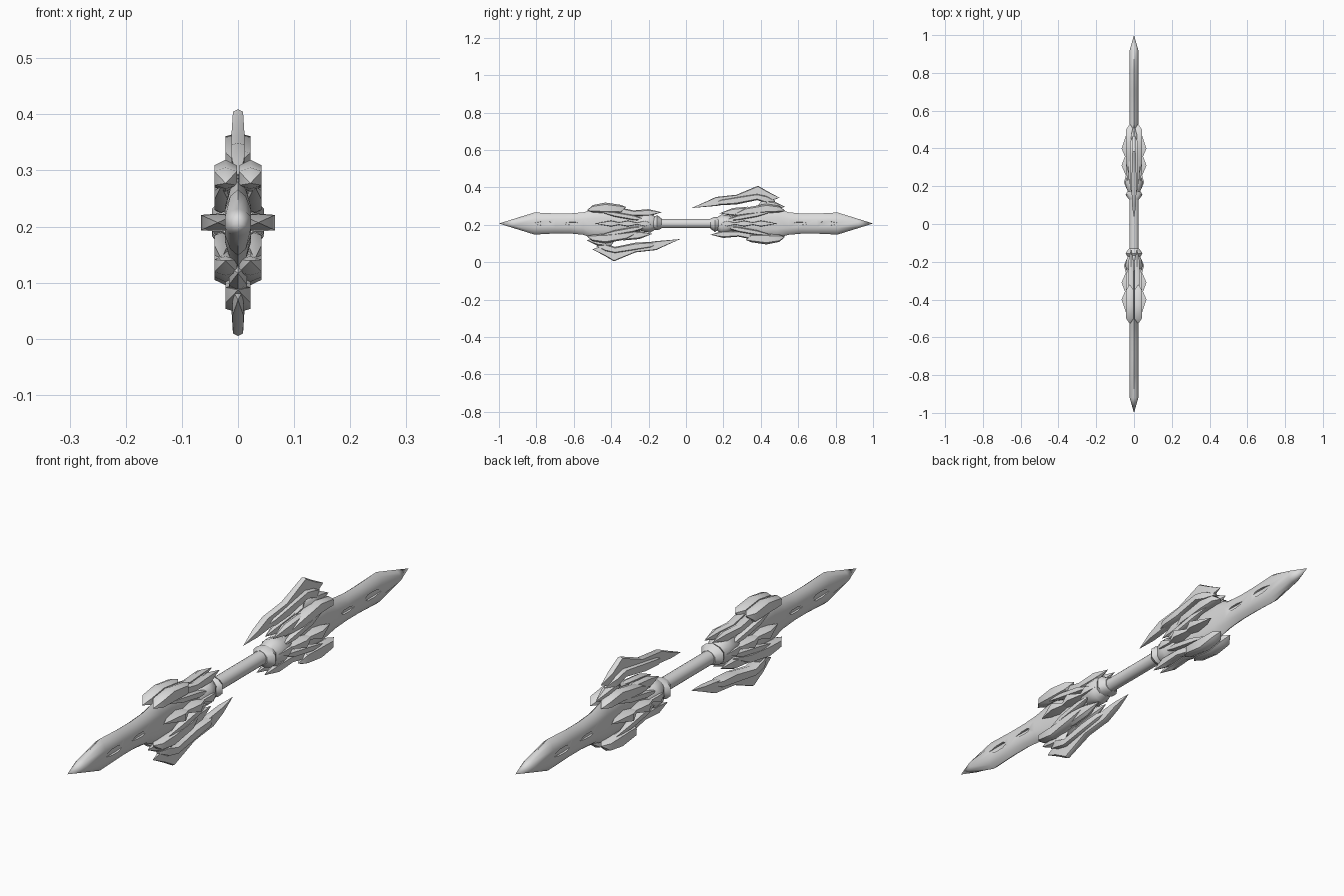
import bpy
import bmesh
import math
from mathutils import Vector

# Remove only the default cube
default_cube = bpy.data.objects.get("Cube")
if default_cube:
    bpy.data.objects.remove(default_cube, do_unlink=True)

UNIT = 0.01            # profile numbers are hundredths
CENTRE_HEIGHT = 0.207  # height of the long axis

# Single steel material
steel = bpy.data.materials.new("light grey steel")
steel.use_nodes = True
steel_colour = (0.72, 0.72, 0.72, 1)
steel.diffuse_color = steel_colour
steel.node_tree.nodes["Principled BSDF"].inputs["Base Color"].default_value = steel_colour

# Quarter cross-sections: (sideways factor, vertical factor)
ROUNDED = [(0, 1), (.6, .8), (1, .4)]
PLATE = [(0, 1), (1, .65)]
BLOCK = [(0, 1), (1, .85)]
all_parts = []


def full_section(quarter):
    """Mirror a quarter cross-section into a closed ring."""
    right = quarter + [(x, -z) for x, z in reversed(quarter)]
    left = [(-x, z) for x, z in reversed(right) if x > 0]
    return right + left


def loft(name, stations, half_width, quarter=PLATE, side_offset=0):
    """Loft rings along y; stations are (y, top, bottom[, half width])."""
    bm = bmesh.new()
    section = full_section(quarter)
    rings = []
    for y, top, bottom, *width in stations:
        is_tip = top == bottom
        half = 0 if is_tip else (width[0] if width else half_width)
        middle, reach = (top + bottom) / 2, (top - bottom) / 2
        ring = [bm.verts.new(Vector((side_offset + fx * half, y, middle + fz * reach)) * UNIT)
                for fx, fz in section]
        rings.append(ring)
    count = len(section)
    for near, far in zip(rings, rings[1:]):
        for i in range(count):
            j = (i + 1) % count
            bm.faces.new((near[i], near[j], far[j], far[i]))
    bm.faces.new(rings[0])
    bm.faces.new(rings[-1])
    bmesh.ops.remove_doubles(bm, verts=bm.verts, dist=UNIT / 100)
    bmesh.ops.recalc_face_normals(bm, faces=bm.faces)
    mesh = bpy.data.meshes.new(name)
    bm.to_mesh(mesh)
    bm.free()
    mesh.materials.append(steel)
    part = bpy.data.objects.new(name, mesh)
    part.location.z = CENTRE_HEIGHT
    bpy.context.collection.objects.link(part)
    return part


def add_part(name, stations, half_width, quarter=PLATE, side_offset=0):
    part = loft(name, stations, half_width, quarter, side_offset)
    all_parts.append(part)
    return part


def add_pair(name, stations, half_width, side_offset, quarter=PLATE):
    """Same part on the left and right side."""
    for side, sign in (("left", 1), ("right", -1)):
        add_part(side + "_" + name, stations, half_width, quarter, sign * side_offset)


def flipped(stations):
    """Mirror stations across the long axis."""
    return [(y, -bottom, -top) for y, top, bottom in stations]


def cut_slots(target, slots):
    """Sink shallow lens-shaped slots into both flat sides."""
    for start, end, height in slots:
        lens = [(start, 0, 0), (start + 2, height, -height),
                ((start + end) / 2, height, -height), (end, 0, 0)]
        for sign in (1, -1):
            cutter = loft("slot_cutter", lens, 1, BLOCK, sign * 2.6)
            cutter.hide_render = True
            cut = target.modifiers.new("slot", "BOOLEAN")
            cut.operation = "DIFFERENCE"
            cut.solver = "EXACT"
            cut.object = cutter
            bpy.context.view_layer.update()
            graph = bpy.context.evaluated_depsgraph_get()
            carved = bpy.data.meshes.new_from_object(target.evaluated_get(graph))
            target.modifiers.clear()
            target.data = carved
            bpy.data.objects.remove(cutter, do_unlink=True)


# Main blade with slots
blade = add_part("blade", [
    (18, 2.5, -2.5), (30, 5, -5), (42, 8.5, -8), (49, 8, -7.5), (55, 6, -6),
    (62, 5.3, -5.4), (70, 5.3, -5.4), (81, 5.9, -5.9), (92, 2.5, -2.5), (100, 0, 0)],
    2.3, ROUNDED)
cut_slots(blade, [(71, 83, 1.2), (57, 67, .8)])

# Collar knuckle and flange between handle and guard
add_part("collar_flange", [(13, 2.7, -2.7, 2.7), (15.5, 3.6, -4.5, 4.5), (18, 3, -3, 3)],
         3, ROUNDED)
add_part("collar_knuckle", [(16, 3, -3, 2.6), (19, 4.8, -6, 4), (22, 4.5, -5.5, 4.6),
                            (27, 3, -3, 3)], 4, ROUNDED)

# Hooked crest: forward arm, narrow peak, and rear claw
add_part("crest_hook", [
    (3, 8.3, 8.3), (10, 11.4, 8.9, 1.1), (16, 14.2, 9.4, 1.2), (27, 15.4, 11, 1.2),
    (38.5, 20.2, 14.2, .9), (44, 17, 11.5, 1), (50, 13.8, 13.8)], 1, BLOCK)
add_part("crest_inner_plate", [
    (14, 10.4, 10.4), (19, 13, 9.8), (27, 14.4, 10.2), (38, 16, 12.5), (43, 15, 10.8),
    (48, 12, 12)], 2.2)
add_part("crest_root", [(38, 9, 9), (41, 13, 6), (47, 12, 7), (53, 9, 9)], 1.6)

# Outer wings hugging the blade, above and below
add_pair("upper_outer_wing", [(24, 4, 4), (32, 8.5, 4.5), (38, 9.6, 5), (43, 10.6, 5.5),
                              (50, 9.4, 6), (53, 6.8, 6.8)], 2, 2.2)
add_pair("lower_outer_wing", [(32, -8.8, -8.8), (35, -5.5, -10), (43, -5.5, -11.2),
                              (50, -6, -9.8), (53, -7, -7)], 2, 2.2)

# Inner wings sweeping toward the handle
add_pair("upper_inner_wing", [(18, 5.5, 5.5), (25, 8.3, 4), (33, 9, 5.5),
                              (38, 8.5, 8.5)], 1.4, 1.6)
add_pair("lower_inner_wing", [(13, -6, -6), (20, -3.8, -7.7), (28, -4, -7),
                              (35, -5, -8.5), (39, -8, -8)], 1.4, 1.6)

# Slim diagonal feathers
feather = [(20, 1.5, 1.5), (28, 4.5, 1.8), (38, 6.2, 3.6), (47, 6.5, 6.5)]
add_pair("upper_feather", feather, 1.2, 3)
add_pair("lower_feather", flipped(feather), 1.2, 3)

# Overlapping flat-sided spikes along each flank
for label, start, peak, end, reach in (("rear", 33, 40, 49, 3), ("middle", 24, 31, 39, 3),
                                       ("front", 18, 22, 28, 1.8)):
    spike = [(start, 0, 0), (peak, 1.6, -1.6), (end, 0, 0)]
    add_pair(label + "_flank_spike", spike, reach, 3.6, BLOCK)

# Second end: every part turned half a revolution about x
for part in list(all_parts):
    twin = part.copy()
    twin.name = "opposite_" + part.name
    twin.rotation_euler.x = math.pi
    bpy.context.collection.objects.link(twin)
    all_parts.append(twin)

# Round handle joining both ends
bpy.ops.mesh.primitive_cylinder_add(vertices=20, radius=2.5 * UNIT, depth=36 * UNIT,
                                    location=(0, 0, CENTRE_HEIGHT),
                                    rotation=(math.pi / 2, 0, 0))
handle = bpy.context.object
handle.name = "handle"
handle.data.materials.append(steel)
all_parts.append(handle)

# Smooth shading with crisp edges
bpy.ops.object.select_all(action="DESELECT")
for part in all_parts:
    part.select_set(True)
bpy.context.view_layer.objects.active = handle
bpy.ops.object.shade_smooth_by_angle(angle=math.radians(45))
